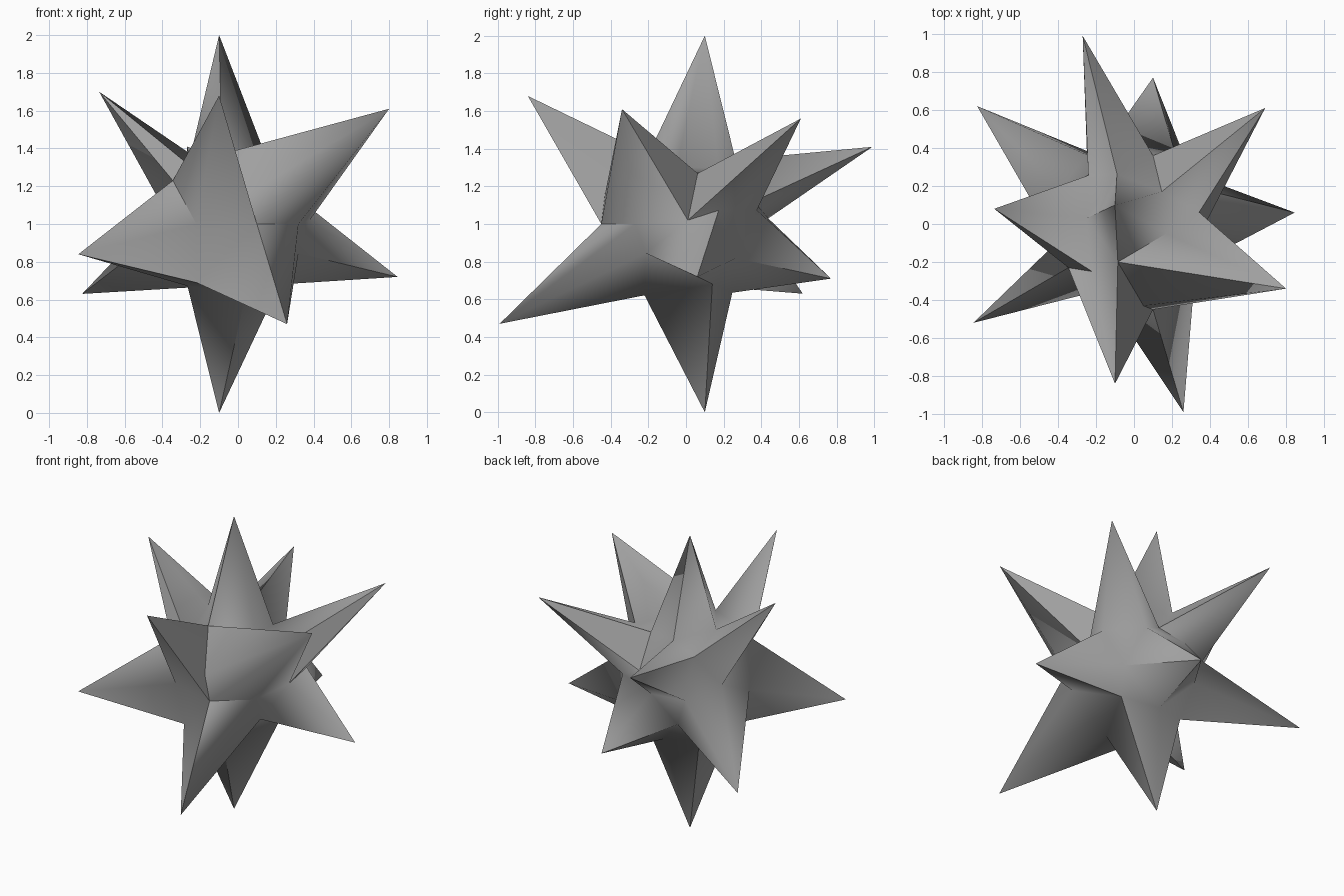
import bpy, bmesh, math
from mathutils import Vector as V

if "Cube" in bpy.data.objects:
    bpy.data.objects.remove(bpy.data.objects["Cube"])

CENTRE = V((0, 0, 1))
CORE = 0.44

# Spike tips: top, upper ring, lower ring, bottom
top = V((-0.10, 0.10, 2.00))
bottom = V((-0.10, 0.10, 0.00))
upper = [V(p) for p in ((0.69, 0.61, 1.56), (-0.27, 0.99, 1.41), (-0.735, 0.08, 1.70),
                        (-0.10, -0.84, 1.68), (0.80, -0.34, 1.61))]
lower = [V(p) for p in ((0.845, 0.06, 0.72), (0.10, 0.77, 0.71), (-0.825, 0.62, 0.63),
                        (-0.845, -0.52, 0.84), (0.26, -0.99, 0.47))]
tips = [top] + upper + lower + [bottom]      # 0, 1-5, 6-10, 11

# Valleys between two spikes that sit off the regular core
valleys = {
    (0, 4): (-0.085, -0.20, 1.37), (0, 5): (0.17, -0.05, 1.30),
    (0, 3): (-0.25, 0.03, 1.37), (0, 1): (0.146, 0.17, 1.30),
    (4, 5): (0.05, -0.43, 1.16), (4, 10): (0.10, -0.45, 1.00),
    (5, 10): (0.32, -0.27, 1.00), (5, 6): (0.38, 0.01, 1.02),
    (6, 10): (0.32, -0.215, 0.845), (3, 4): (-0.22, -0.25, 1.28),
    (3, 9): (-0.345, -0.23, 1.23), (4, 9): (-0.22, -0.36, 1.00),
    (9, 10): (-0.22, -0.27, 0.69), (8, 9): (-0.41, -0.10, 0.95),
    (6, 11): (0.22, 0.14, 0.68), (1, 2): (0.10, 0.36, 1.12),
}
# Spikes whose ridge runs right across to the opposite valley
ridges = {(0, 4, 5): 5, (3, 4, 9): 4, (1, 5, 6): 1, (4, 5, 10): 5}

# Icosahedral layout of the spikes
faces = []
for k in range(5):
    n = (k + 1) % 5
    faces += [(0, 1 + k, 1 + n), (1 + k, 6 + k, 6 + n),
              (1 + k, 6 + n, 1 + n), (11, 6 + n, 6 + k)]

bm = bmesh.new()
tip_verts = [bm.verts.new(p) for p in tips]
mids = {}


def valley(a, b):
    key = (min(a, b), max(a, b))
    if key not in mids:
        d = (tips[a] - CENTRE) + (tips[b] - CENTRE)
        mids[key] = bm.verts.new(valleys.get(key, CENTRE + d.normalized() * CORE))
    return mids[key]


for face in faces:
    a, b, c = face
    spike = ridges.get(tuple(sorted(face)))
    while spike is not None and c != spike:
        a, b, c = b, c, a
    ab, bc, ca = valley(a, b), valley(b, c), valley(c, a)
    va, vb, vc = (tip_verts[i] for i in (a, b, c))
    tris = [(va, ab, ca), (vb, bc, ab)]
    tris += [(vc, ca, bc), (ab, bc, ca)] if spike is None else [(vc, ca, ab), (vc, ab, bc)]
    for t in tris:
        bm.faces.new(t)
bmesh.ops.recalc_face_normals(bm, faces=bm.faces)

mesh = bpy.data.meshes.new("spiked_star")
bm.to_mesh(mesh)
bm.free()
star = bpy.data.objects.new("spiked_star", mesh)
bpy.context.collection.objects.link(star)
bpy.context.view_layer.objects.active = star
star.select_set(True)
bpy.ops.object.shade_smooth_by_angle(angle=math.radians(62))

# Dark grey finish
grey = bpy.data.materials.new("dark_grey")
grey.diffuse_color = (0.35, 0.35, 0.35, 1)
grey.use_nodes = True
grey.node_tree.nodes["Principled BSDF"].inputs["Base Color"].default_value = grey.diffuse_color
mesh.materials.append(grey)
